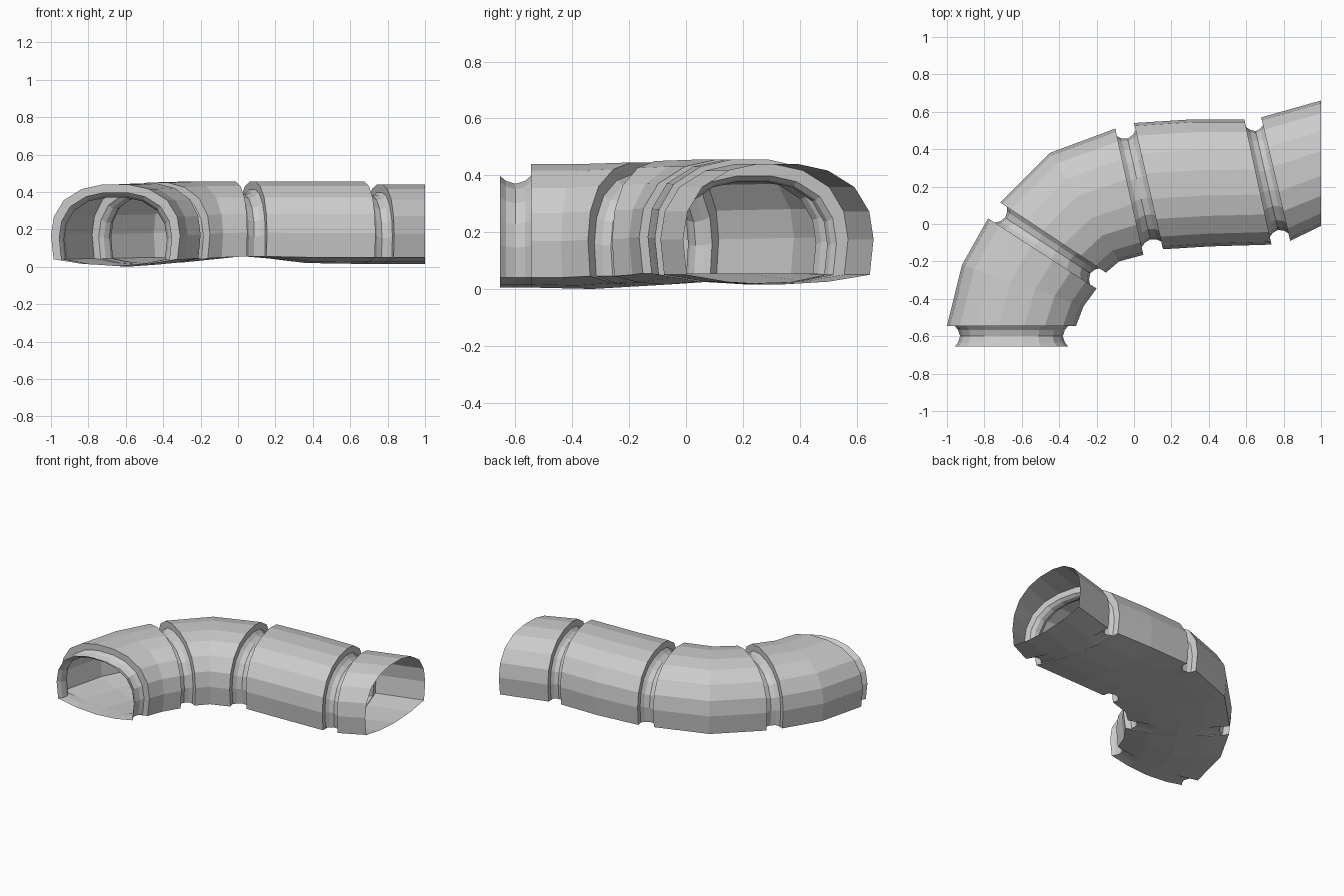
import bpy
from mathutils import Vector

if "Cube" in bpy.data.objects:
    bpy.data.objects.remove(bpy.data.objects["Cube"])

# Half arch: (fraction of half width, fraction of height), bottom edge to crown
HALF = [(0.96, 0), (1, 0.32), (0.955, 0.57), (0.80, 0.79), (0.52, 0.94), (0.2, 1)]
ARCH = HALF + [(-u, v) for u, v in reversed(HALF)]

# Body pieces: outer x, y, inner x, y, base z, top z, floor sag
BODIES = [
    [(-1, -.655, -.31, -.655, .04, .44, .035)],
    [(-1, -.545, -.31, -.545, .04, .44, .035), (-.92, -.22, -.27, -.44, .04, .44, .04),
     (-.78, .03, -.20, -.345, .045, .445, .035)],
    [(-.715, .115, -.15, -.26, .045, .45, .03), (-.45, .38, -.08, -.20, .05, .455, .02),
     (-.10, .51, .05, -.165, .055, .455, 0)],
    [(0, .54, .155, -.135, .055, .455, 0), (.32, .56, .40, -.12, .05, .455, .03),
     (.59, .56, .735, -.11, .05, .455, .035)],
    [(.68, .57, .835, -.09, .05, .44, .035), (1, .66, 1, -.01, .05, .44, .035)],
]
# Groove section: (fraction along, depth)
GROOVE = [(0, .042), (.2, .06), (.5, .07), (.8, .06), (1, .042)]


def lerp(a, b, t):
    return [p + (q - p) * t for p, q in zip(a, b)]


# Chain body stations with the recessed grooves between them
stations = []
for i, body in enumerate(BODIES):
    if i:
        stations += [(lerp(BODIES[i - 1][-1], body[0], t), d) for t, d in GROOVE]
        stations += [(s, 0) for s in body]


def frame(s, depth):
    outer, inner = Vector((s[0], s[1], 0)), Vector((s[2], s[3], 0))
    half = (outer - inner) / 2
    return (outer + inner) / 2, half * (1 - depth / half.length)


def arch_ring(s, depth):
    mid, half = frame(s, depth)
    return [mid + half * u + Vector((0, 0, s[4] + v * (s[5] - s[4] - depth)))
            for u, v in ARCH]


def floor_ring(s, depth):
    mid, half = frame(s, depth)
    return [mid + half * u * 0.96 + Vector((0, 0, s[4] - s[6] * (1 - u * u)))
            for u in (1, .55, 0, -.55, -1)]


def loft(name, rings, flip):
    n = len(rings[0])
    faces = []
    for i in range(len(rings) - 1):
        for j in range(n - 1):
            a, b = i * n + j, (i + 1) * n + j
            f = (a, b, b + 1, a + 1)
            faces.append(f[::-1] if flip else f)
    mesh = bpy.data.meshes.new(name)
    mesh.from_pydata([v for r in rings for v in r], [], faces)
    obj = bpy.data.objects.new(name, mesh)
    bpy.context.collection.objects.link(obj)
    return obj


# Arched shell with grooves, and the sagging floor beneath it
loft("tunnel_shell", [arch_ring(s, d) for s, d in stations], False)
loft("tunnel_floor", [floor_ring(s, d) for s, d in stations], True)
